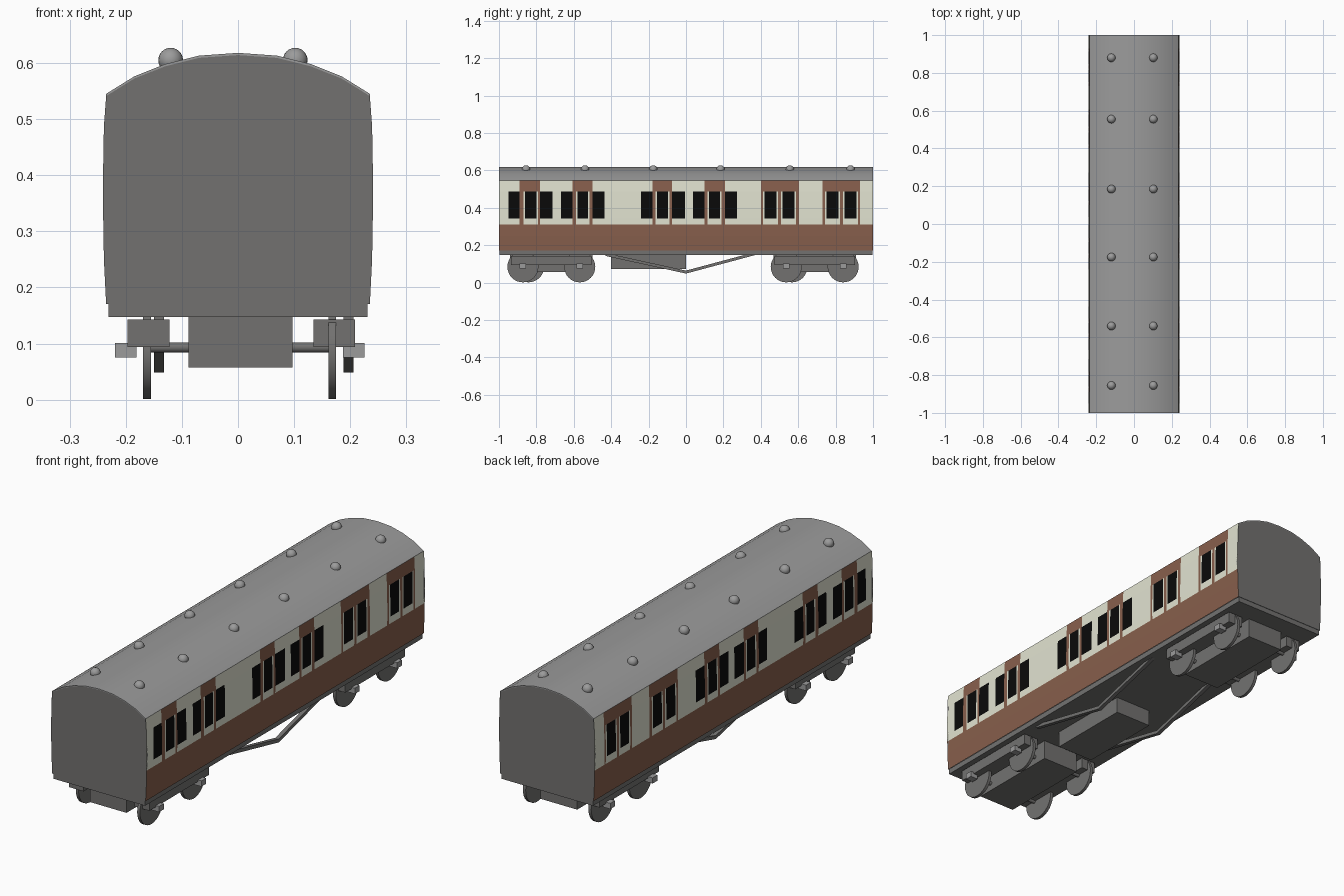
import bpy, bmesh, math
from mathutils import Vector

if "Cube" in bpy.data.objects:
    bpy.data.objects.remove(bpy.data.objects["Cube"])


def material(name, rgb):
    m = bpy.data.materials.new(name)
    m.diffuse_color = (*rgb, 1)
    m.use_nodes = True
    m.node_tree.nodes["Principled BSDF"].inputs["Base Color"].default_value = m.diffuse_color
    return m


BROWN = material("brown_paint", (0.245, 0.115, 0.073))
CREAM = material("cream_paint", (0.76, 0.77, 0.64))
BLACK = material("window_black", (0.003, 0.003, 0.003))
DARK = material("dark_grey", (0.17, 0.167, 0.163))
ROOF = material("roof_grey", (0.33, 0.33, 0.33))


def finish(name, bm, mats, smooth=False):
    bmesh.ops.recalc_face_normals(bm, faces=bm.faces)
    me = bpy.data.meshes.new(name)
    bm.to_mesh(me)
    bm.free()
    for m in mats:
        me.materials.append(m)
    ob = bpy.data.objects.new(name, me)
    bpy.context.collection.objects.link(ob)
    if smooth:
        bpy.context.view_layer.objects.active = ob
        ob.select_set(True)
        bpy.ops.object.shade_smooth_by_angle(angle=math.radians(35))
        ob.select_set(False)
    return ob


def box(name, x0, x1, y0, y1, z0, z1, mat=DARK):
    bm = bmesh.new()
    bmesh.ops.create_cube(bm, size=1)
    for v in bm.verts:
        v.co = ((x0 + x1) / 2 + v.co.x * (x1 - x0), (y0 + y1) / 2 + v.co.y * (y1 - y0),
                (z0 + z1) / 2 + v.co.z * (z1 - z0))
    return finish(name, bm, [mat])


def disc(name, x, y, z, radius, width, segs=32):
    bm = bmesh.new()
    bmesh.ops.create_cone(bm, cap_ends=True, segments=segs, radius1=radius, radius2=radius, depth=width)
    for v in bm.verts:
        v.co = (x + v.co.z, y + v.co.x, z + v.co.y)
    return finish(name, bm, [DARK], True)


def extrude_y(name, pts, y0, y1, mat, smooth=False):
    bm = bmesh.new()
    f = bm.faces.new([bm.verts.new((x, y0, z)) for x, z in pts])
    r = bmesh.ops.extrude_face_region(bm, geom=[f])
    for v in r["geom"]:
        if isinstance(v, bmesh.types.BMVert):
            v.co.y = y1
    return finish(name, bm, [mat], smooth)


# Painted sides: a grid cut at window and door edges
windows = [(-.95, -.89), (-.86, -.80), (-.78, -.715), (-.667, -.608), (-.58, -.523), (-.50, -.437),
           (-.24, -.18), (-.155, -.096), (-.075, -.005), (.037, .10), (.122, .182), (.208, .272),
           (.42, .485), (.517, .58), (.752, .816), (.848, .912)]
panels = [(-.89, -.78), (-.608, -.50), (-.18, -.075), (.10, .208), (.40, .605), (.73, .93)]
GAP = 0.008
side_profile = [(.235, .17), (.239, .25), (.24, .31), (.2405, .342), (.2405, .40), (.239, .487), (.236, .545)]


def paint(y, z):
    in_band = .342 < z < .487
    if in_band and any(a < y < b for a, b in windows):
        return 2
    if z < .31:
        return 0
    for a, b in panels:
        if a < y < b:
            near = any(a < (c + d) / 2 < b and c - GAP < y < d + GAP for c, d in windows)
            return 0 if z > .487 or not near else 1
    return 1


ys = sorted({-1.0, 1.0} | {round(v, 4) for w in panels for v in w}
            | {round(v, 4) for a, b in windows for v in (a - GAP, a, b, b + GAP)})
bm = bmesh.new()
for s in (1, -1):
    grid = [[bm.verts.new((s * x, y, z)) for x, z in side_profile] for y in ys]
    for i in range(len(ys) - 1):
        for j in range(len(side_profile) - 1):
            q = [grid[i][j], grid[i + 1][j], grid[i + 1][j + 1], grid[i][j + 1]]
            f = bm.faces.new(q if s > 0 else q[::-1])
            f.material_index = paint((ys[i] + ys[i + 1]) / 2, (side_profile[j][1] + side_profile[j + 1][1]) / 2)
sides = finish("coach_sides", bm, [BROWN, CREAM, BLACK])

# End walls
roof_half = [(.235, .545), (.185, .576), (.13, .598), (.07, .613)]
arc = roof_half + [(0, .618)] + [(-x, z) for x, z in reversed(roof_half)]
end_outline = side_profile[:-1] + [(x, z - .004) for x, z in arc] + [(-x, z) for x, z in reversed(side_profile[:-1])]
for name, y0, y1 in (("front_end", -1, -.99), ("rear_end", .99, 1)):
    extrude_y(name, end_outline, y0, y1, DARK)

# Roof shell with ventilators
shell = arc + [(x, z - .005) for x, z in reversed(arc)]
extrude_y("roof", shell, -1, 1, ROOF, True)
for y in (-.855, -.54, -.175, .185, .555, .88):
    for x in (-.12, .102):
        bm = bmesh.new()
        bmesh.ops.create_uvsphere(bm, u_segments=20, v_segments=12, radius=.022)
        for v in bm.verts:
            v.co += Vector((x, y, .605))
        finish("roof_vent", bm, [ROOF], True)

# Underframe and equipment box
box("underframe", -.231, .231, -.998, .998, .147, .172)
box("equipment_box", -.088, .097, -.40, 0, .072, .15)

# Truss rods
for x in (-.141, .197):
    bm = bmesh.new()
    path = [(-.43, .15), (0, .056), (.37, .155)]
    rings = [[bm.verts.new((x + dx, y, z + dz)) for dx, dz in ((-.009, -.008), (.009, -.008), (.009, .008), (-.009, .008))]
             for y, z in path]
    for a, b in zip(rings, rings[1:]):
        for k in range(4):
            bm.faces.new((a[k], a[(k + 1) % 4], b[(k + 1) % 4], b[k]))
    bm.faces.new(rings[0])
    bm.faces.new(rings[-1])
    finish("truss_rod", bm, [DARK])

# Bogies with wheels, axles and axle boxes
for cy in (-.72, .688):
    box("bogie_centre", -.088, .097, cy - .22, cy + .22, .057, .147)
    for s in (1, -1):
        cx = s * .1655 + .006
        box("bogie_side_frame", cx - .037, cx + .037, cy - .215, cy + .215, .094, .143)
    for dy in (-.152, .152):
        y = cy + dy
        disc("axle", .004, y, .093, .009, .33, 16)
        for s in (1, -1):
            shift = .03 if s < 0 and dy < 0 else 0
            disc("wheel", s * .165 + .003, y + shift, .084, .083, .014)
            bx = s * .203 + .003
            box("axle_box", bx - .019, bx + .019, y - .017, y + .017, .075, .101, ROOF)
